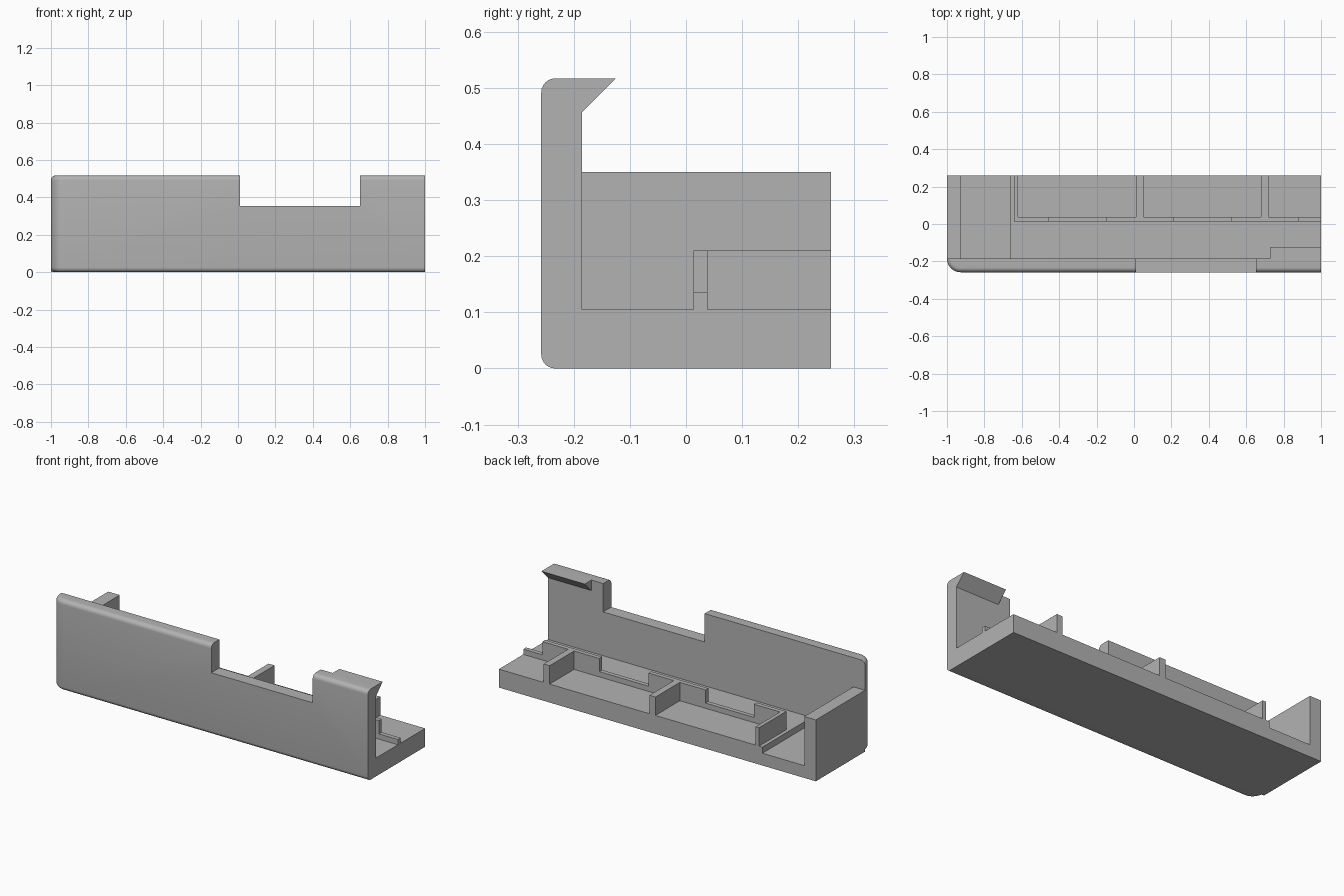
import bpy, bmesh, math

if "Cube" in bpy.data.objects:
    bpy.data.objects.remove(bpy.data.objects["Cube"])

grey = bpy.data.materials.new("light grey")
grey.diffuse_color = (0.45, 0.45, 0.45, 1)
grey.use_nodes = True
grey.node_tree.nodes["Principled BSDF"].inputs["Base Color"].default_value = grey.diffuse_color

FRONT, INNER, BACK = -0.258, -0.185, 0.258   # y of front face, panel inside, rear edge
FLOOR, TOP = 0.105, 0.517


def finish(name, bm):
    bmesh.ops.recalc_face_normals(bm, faces=bm.faces)
    mesh = bpy.data.meshes.new(name)
    bm.to_mesh(mesh)
    bm.free()
    ob = bpy.data.objects.new(name, mesh)
    bpy.context.collection.objects.link(ob)
    mesh.materials.append(grey)
    return ob


def loft(name, rings):
    """Skin a stack of equal-length rings and cap both ends."""
    bm = bmesh.new()
    loops = [[bm.verts.new(p) for p in ring] for ring in rings]
    n = len(loops[0])
    for a, b in zip(loops, loops[1:]):
        for i in range(n):
            j = (i + 1) % n
            bm.faces.new((a[i], a[j], b[j], b[i]))
    bm.faces.new(loops[0])
    bm.faces.new(loops[-1])
    return finish(name, bm)


def extrude_y(name, profile, y0, y1):
    return loft(name, [[(x, y, z) for x, z in profile] for y in (y0, y1)])


def box(name, x0, x1, y0, y1, z0, z1):
    return extrude_y(name, [(x0, z0), (x1, z0), (x1, z1), (x0, z1)], y0, y1)


# Front panel: rounded left corner, with top and bottom edges rolled over
R, r, STEPS = INNER - FRONT, 0.025, 6


def panel_ring(z, d):
    arc = [(-1 + R - (R - d) * math.sin(t), INNER - (R - d) * math.cos(t), z)
           for t in (i * math.pi / 20 for i in range(11))]
    return [(1, INNER, z), (1, FRONT + d, z)] + arc


angles = [i * math.pi / 2 / STEPS for i in range(STEPS + 1)]
lower = [panel_ring(r - r * math.cos(a), r - r * math.sin(a)) for a in angles]
upper = [panel_ring(TOP - r + r * math.cos(a), r - r * math.sin(a)) for a in reversed(angles)]
panel = loft("front_panel", lower + upper)

# Notch cut through the upper edge of the panel
cutter = box("notch_cutter", 0.012, 0.652, -0.4, 0, 0.355, 0.7)
cutter.hide_render = True
mod = panel.modifiers.new("notch", 'BOOLEAN')
mod.operation, mod.solver, mod.object = 'DIFFERENCE', 'EXACT', cutter
bpy.context.view_layer.objects.active = panel
panel.select_set(True)
cutter.select_set(False)
bpy.ops.object.modifier_apply(modifier=mod.name)
bpy.data.objects.remove(cutter)
bpy.ops.object.shade_smooth_by_angle(angle=math.radians(30))

# Base tray with a recessed bay beside the left end wall
extrude_y("base_tray", [(-1, 0), (1, 0), (1, FLOOR), (-0.663, FLOOR), (-0.663, 0.07),
                        (-0.927, 0.07), (-0.927, 0.35), (-1, 0.35)], INNER, BACK)

# Low divider running lengthwise, with a dip in each compartment
HIGH, LOW = 0.21, 0.135
divider = [(-0.642, FLOOR), (-0.642, HIGH)]
for x0, x1 in ((-0.455, -0.15), (0.21, 0.52)):
    divider += [(x0, HIGH), (x0, LOW), (x1, LOW), (x1, HIGH)]
divider += [(0.88, HIGH), (0.88, LOW), (1, LOW), (1, FLOOR)]
extrude_y("long_divider", divider, 0.013, 0.038)

# Cross ribs separating the rear compartments
for x0, x1 in ((-0.642, -0.62), (0.012, 0.05), (0.68, 0.718)):
    box("cross_rib", x0, x1, 0.038, BACK, FLOOR, HIGH)

# Snap hook at the right end of the panel
section = [(INNER, 0.457), (-0.125, TOP), (INNER, TOP)]
loft("snap_hook", [[(x, y, z) for y, z in section] for x in (0.727, 1)])
